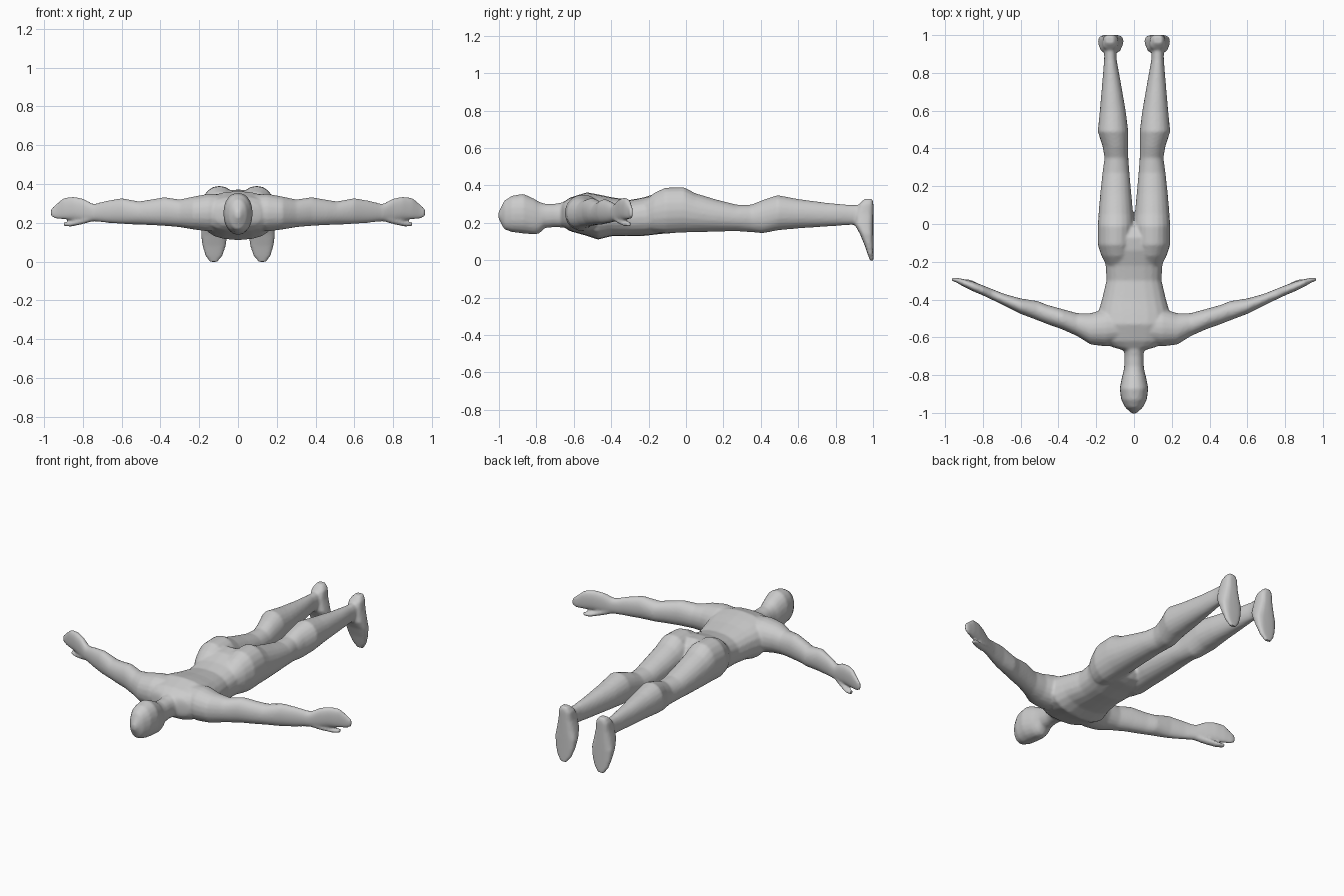
import bpy, bmesh, math

SKIN = bpy.data.materials.new("plain grey")
SKIN.diffuse_color = (0.6, 0.6, 0.6, 1)


def loft(bm, axis, sections, power=2.0, sign=1, sides=20):
    """Closed tube along an axis; each section is (position, min, max, min, max)
    over the two remaining axes in x, y, z order."""
    others = [i for i in range(3) if i != axis]
    rings = []
    for t, a0, a1, b0, b1 in sections:
        ring = []
        for k in range(sides):
            ang = 2 * math.pi * k / sides
            c, s = math.cos(ang), math.sin(ang)
            u = math.copysign(abs(c) ** (2 / power), c)
            v = math.copysign(abs(s) ** (2 / power), s)
            p = [0, 0, 0]
            p[axis] = t
            p[others[0]] = (a0 + a1) / 2 + u * (a1 - a0) / 2
            p[others[1]] = (b0 + b1) / 2 + v * (b1 - b0) / 2
            p[0] *= sign
            ring.append(bm.verts.new(p))
        rings.append(ring)
    for r, q in zip(rings, rings[1:]):
        for k in range(sides):
            n = (k + 1) % sides
            bm.faces.new((r[k], r[n], q[n], q[k]))
    bm.faces.new(rings[0])
    bm.faces.new(rings[-1])


X, Y, Z = 0, 1, 2
bm = bmesh.new()

# Torso: (y, half width, z low, z high)
torso = [(-.67, .05, .19, .30), (-.65, .12, .175, .315), (-.62, .17, .155, .335),
         (-.53, .19, .13, .363), (-.47, .19, .11, .352), (-.40, .17, .128, .337),
         (-.30, .146, .13, .322), (-.22, .15, .13, .337), (-.14, .175, .14, .365),
         (-.07, .175, .145, .372), (-.02, .12, .16, .345), (.005, .06, .19, .30)]
loft(bm, Y, [(y, -w, w, a, b) for y, w, a, b in torso], 2.4)

# Head and neck
head = [(-1.003, .012, .225, .255), (-.972, .046, .165, .318), (-.93, .068, .15, .345),
        (-.87, .076, .143, .355), (-.81, .064, .137, .328), (-.785, .057, .143, .312),
        (-.755, .052, .172, .302), (-.70, .05, .178, .302), (-.60, .06, .17, .32)]
loft(bm, Y, [(y, -w, w, a, b) for y, w, a, b in head], 2.2)

# Limbs, mirrored left and right
leg = [(-.23, .03, .14, .17, .31), (-.17, .008, .172, .15, .36),
       (-.11, .0, .192, .143, .388), (-.01, .0, .192, .148, .39),
       (.05, .004, .188, .15, .358), (.16, .014, .179, .153, .325),
       (.27, .024, .167, .155, .297), (.35, .03, .156, .15, .297),
       (.41, .03, .166, .144, .322), (.49, .03, .192, .16, .348),
       (.60, .044, .181, .17, .327), (.75, .07, .168, .18, .307),
       (.87, .092, .158, .188, .296), (.96, .095, .158, .19, .295)]
foot = [(.328, .105, .15, .955, .998), (.30, .085, .165, .925, 1.002),
        (.25, .08, .17, .905, 1.002), (.19, .065, .183, .902, 1.002),
        (.14, .055, .191, .93, 1.002), (.08, .063, .183, .955, 1.002),
        (.03, .08, .168, .972, 1.002), (-.002, .105, .145, .984, 1.002)]
arm = [(.06, -.63, -.46, .17, .345), (.15, -.648, -.45, .155, .35),
       (.23, -.638, -.472, .165, .335), (.30, -.594, -.472, .177, .32),
       (.38, -.558, -.45, .184, .332), (.46, -.53, -.428, .188, .318),
       (.51, -.51, -.408, .19, .31), (.60, -.476, -.394, .194, .327),
       (.68, -.436, -.372, .2, .313), (.74, -.406, -.35, .207, .297)]
hand = [(.70, -.42, -.365, .205, .30), (.75, -.402, -.345, .207, .298),
        (.80, -.378, -.325, .207, .325), (.85, -.357, -.306, .216, .335),
        (.90, -.333, -.292, .217, .328), (.945, -.307, -.284, .221, .29),
        (.967, -.3, -.285, .235, .27)]
thumb = [(.74, -.40, -.355, .21, .25), (.80, -.372, -.325, .193, .226),
         (.86, -.34, -.295, .18, .205), (.90, -.318, -.288, .183, .202)]
for side in (1, -1):
    loft(bm, Y, leg, 2.1, side)
    loft(bm, Z, foot, 3.0, side)
    loft(bm, X, arm, 2.1, side)
    loft(bm, X, hand, 2.3, side)
    loft(bm, X, thumb, 2.0, side)

bmesh.ops.recalc_face_normals(bm, faces=bm.faces)
mesh = bpy.data.meshes.new("lying_figure")
bm.to_mesh(mesh)
bm.free()
mesh.materials.append(SKIN)
body = bpy.data.objects.new("lying_figure", mesh)
bpy.context.collection.objects.link(body)
bpy.context.view_layer.objects.active = body
body.select_set(True)

# Fuse the overlapping parts into one continuous skin
fuse = body.modifiers.new("fuse", 'REMESH')
fuse.mode = 'VOXEL'
fuse.voxel_size = 0.008
fuse.use_smooth_shade = True
relax = body.modifiers.new("relax", 'SMOOTH')
relax.factor = 0.5
relax.iterations = 4
for name in ("fuse", "relax"):
    bpy.ops.object.modifier_apply(modifier=name)
bpy.ops.object.shade_smooth_by_angle(angle=math.radians(50))
